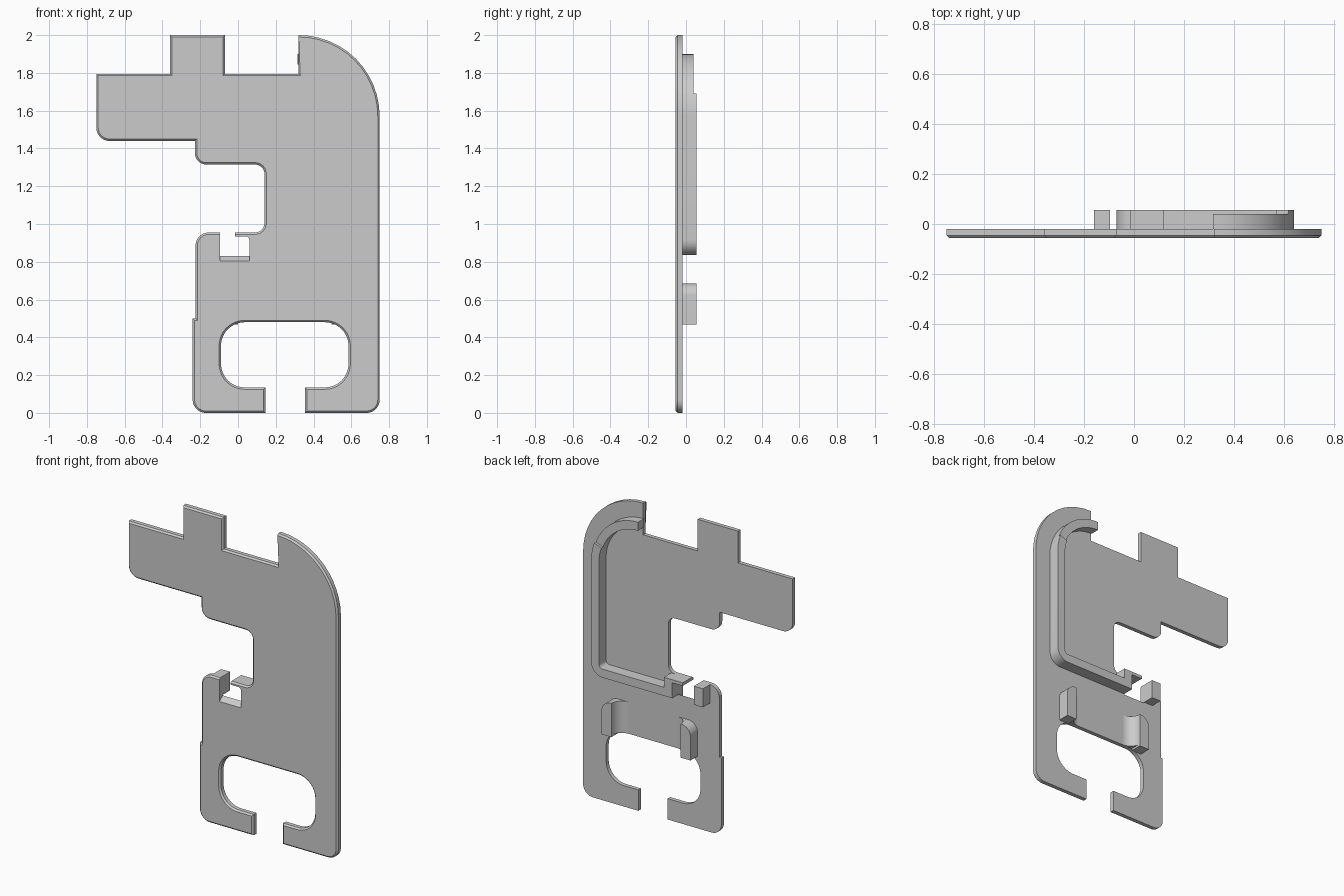
import bpy, bmesh, math
from mathutils import Vector

if "Cube" in bpy.data.objects:
    bpy.data.objects.remove(bpy.data.objects["Cube"])

FRONT, BACK, TOP = -0.055, -0.019, 0.055


def rounded(pts, seg=10):
    """Turn (a, b[, radius]) corners into an outline with arcs."""
    out, n = [], len(pts)
    for i, p in enumerate(pts):
        c = Vector(p[:2])
        if len(p) < 3:
            out.append(c)
            continue
        u = (Vector(pts[i - 1][:2]) - c).normalized()
        v = (Vector(pts[(i + 1) % n][:2]) - c).normalized()
        r = p[2]
        # all rounded corners are right angles
        centre = c + (u + v) * r
        for k in range(seg + 1):
            t = k / seg * math.pi / 2
            out.append(centre - v * r * math.cos(t) - u * r * math.sin(t))
    return out


def arc(cx, cz, r, a0, a1, n=16):
    return [Vector((cx + r * math.cos(math.radians(a0 + (a1 - a0) * k / n)),
                    cz + r * math.sin(math.radians(a0 + (a1 - a0) * k / n))))
            for k in range(n + 1)]


def finish(name, bm):
    bmesh.ops.recalc_face_normals(bm, faces=bm.faces)
    me = bpy.data.meshes.new(name)
    bm.to_mesh(me)
    bm.free()
    ob = bpy.data.objects.new(name, me)
    bpy.context.collection.objects.link(ob)
    bpy.ops.object.select_all(action='DESELECT')
    ob.select_set(True)
    bpy.context.view_layer.objects.active = ob
    bpy.ops.object.shade_smooth_by_angle(angle=math.radians(25))
    return ob


def prism(name, pts, d0, d1, to3d=lambda p, d: (p[0], d, p[1]), edit=None):
    """Extrude an outline between depths d0 and d1."""
    bm = bmesh.new()
    lo = [bm.verts.new(to3d(p, d0)) for p in pts]
    hi = [bm.verts.new(to3d(p, d1)) for p in pts]
    n = len(pts)
    bm.faces.new(lo)
    bm.faces.new(hi[::-1])
    for i in range(n):
        j = (i + 1) % n
        bm.faces.new((lo[i], hi[i], hi[j], lo[j]))
    bmesh.ops.recalc_face_normals(bm, faces=bm.faces)
    if edit:
        edit(bm)
    return finish(name, bm)


# Base plate outline, with the latch notch and the keyhole-like slot
plate = rounded([
    (-0.75, 1.795), (-0.36, 1.795), (-0.36, 2.0), (-0.07, 2.0), (-0.07, 1.795),
    (0.32, 1.795), (0.32, 2.0), (0.75, 2.0, 0.429), (0.75, 0, 0.07),
    (0.355, 0), (0.355, 0.135), (0.585, 0.135, 0.125), (0.585, 0.48, 0.125),
    (-0.09, 0.48, 0.125), (-0.09, 0.135, 0.125), (0.145, 0.135), (0.145, 0),
    (-0.24, 0, 0.07), (-0.24, 0.5), (-0.225, 0.5), (-0.225, 0.955, 0.07),
    (-0.095, 0.955), (-0.095, 0.83), (0.06, 0.83), (0.06, 0.935, 0.02),
    (-0.015, 0.935), (-0.015, 0.955), (0.14, 0.955, 0.05), (0.14, 1.315, 0.05),
    (-0.228, 1.315, 0.06), (-0.228, 1.44), (-0.75, 1.44, 0.07)], 12)


def in_notch(v):
    return -0.1 < v.co.x < 0.065 and 0.8 < v.co.z < 0.96


def trim_plate(bm):
    # chamfer the front rim everywhere but the notch, then slope the notch floor
    edges = [e for e in bm.edges
             if all(abs(v.co.y - FRONT) < 1e-5 for v in e.verts)
             and not (in_notch(e.verts[0]) and in_notch(e.verts[1]))]
    bmesh.ops.bevel(bm, geom=edges, offset=0.01, segments=1, profile=0.5,
                    affect='EDGES', clamp_overlap=False)
    for v in bm.verts:
        if abs(v.co.z - 0.83) < 1e-4 and v.co.y < FRONT + 0.001 and in_notch(v):
            v.co.z = 0.805


prism("base_plate", plate, FRONT, BACK, edit=trim_plate)

# Raised rim: lower curved lip at the top, taller wall down the side and bottom
cx, cz, ro, ri = 0.315, 1.575, 0.325, 0.27
a = 21
prism("rim_top_curve", arc(cx, cz, ro, a, 90) + arc(cx, cz, ri, 90, a), BACK, 0.04)
foot = rounded([(0.64, 1.2), (0.64, 0.835, 0.08), (0.06, 0.835), (0.06, 0.935),
                (-0.015, 0.935), (-0.015, 0.955), (0.12, 0.955), (0.12, 0.89),
                (0.585, 0.89, 0.025), (0.585, 1.2)])
prism("rim_wall", foot + arc(cx, cz, ri, 0, a, 6) + arc(cx, cz, ro, a, 0, 6), BACK, TOP)

# Latch block across the notch from the rim hook
prism("latch_block", [(-0.16, 0.835), (-0.095, 0.835), (-0.095, 0.955), (-0.16, 0.955)],
      BACK, TOP)

# Pair of clips above the slot, mirrored about x = 0.248
for side, s in (("left", 1), ("right", -1)):
    def mx(x):
        return 0.248 + s * (x - 0.248)
    wall = rounded([(-0.07, 0.467), (-0.07, 0.685, 0.065), (0.0, 0.685), (0.0, 0.467)])
    prism(side + "_clip", [(mx(p[0]), p[1]) for p in wall], BACK, TOP)
    # concave fillet blending the clip into the plate
    fillet = [Vector((0.0, BACK))] + arc(0.072, 0.055, 0.073, 180, 270, 10)
    prism(side + "_clip_fillet", [(mx(p[0]), p[1]) for p in fillet], 0.48, 0.685,
          to3d=lambda p, d: (p[0], p[1], d))
